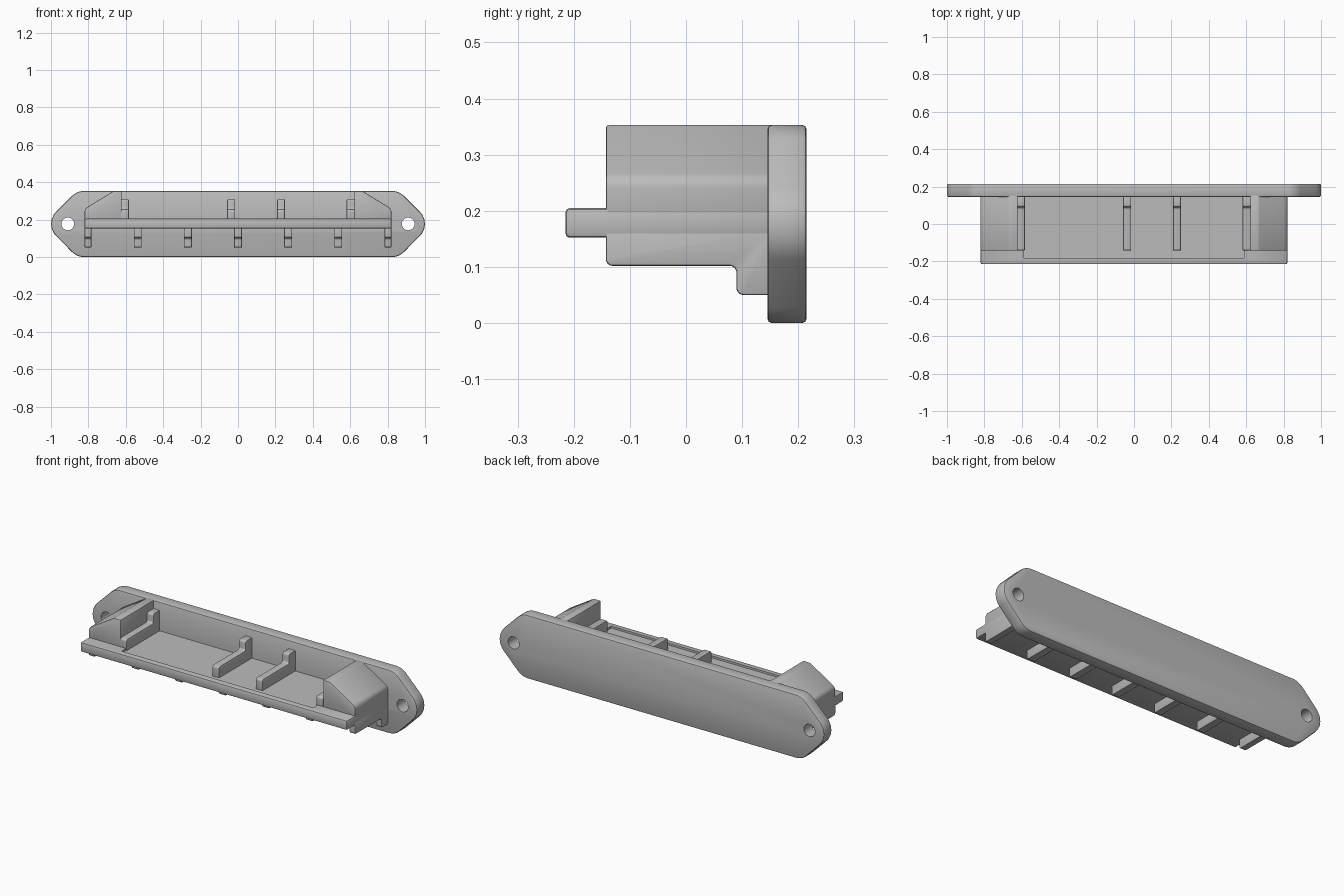
import bpy, bmesh, math
from mathutils import Vector

cube = bpy.data.objects.get("Cube")
if cube:
    bpy.data.objects.remove(cube, do_unlink=True)

grey = bpy.data.materials.new("plain grey")
grey.use_nodes = True
grey.diffuse_color = (0.5, 0.5, 0.5, 1)
grey.node_tree.nodes["Principled BSDF"].inputs["Base Color"].default_value = (0.5, 0.5, 0.5, 1)


def fillet(corners, steps=6):
    """Round each (u, v, radius) corner of a convex or concave outline."""
    out = []
    for i, (u, v, r) in enumerate(corners):
        p = Vector((u, v))
        if r == 0:
            out.append(p)
            continue
        a = (Vector(corners[i - 1][:2]) - p).normalized()
        b = (Vector(corners[(i + 1) % len(corners)][:2]) - p).normalized()
        half = a.angle(b) / 2
        centre = p + (a + b).normalized() * (r / math.sin(half))
        start = p + a * (r / math.tan(half)) - centre
        end = p + b * (r / math.tan(half)) - centre
        for k in range(steps + 1):
            out.append(centre + (start.lerp(end, k / steps)).normalized() * r)
    return out


def prism(name, outline, axis, lo, hi, bevel=0.0):
    """Extrude an outline along x (outline in y, z) or y (outline in x, z)."""
    place = (lambda p: (lo, p[0], p[1])) if axis == "x" else (lambda p: (p[0], lo, p[1]))
    bm = bmesh.new()
    face = bm.faces.new([bm.verts.new(place(p)) for p in outline])
    new = bmesh.ops.extrude_face_region(bm, geom=[face])["geom"]
    shift = Vector((hi - lo, 0, 0)) if axis == "x" else Vector((0, hi - lo, 0))
    bmesh.ops.translate(bm, vec=shift, verts=[g for g in new if isinstance(g, bmesh.types.BMVert)])
    bmesh.ops.recalc_face_normals(bm, faces=bm.faces)
    mesh = bpy.data.meshes.new(name)
    bm.to_mesh(mesh)
    bm.free()
    mesh.materials.append(grey)
    obj = bpy.data.objects.new(name, mesh)
    bpy.context.collection.objects.link(obj)
    if bevel:
        mod = obj.modifiers.new("edge", "BEVEL")
        mod.width, mod.segments = bevel, 2
        mod.limit_method, mod.angle_limit = "ANGLE", math.radians(35)
        apply(obj, mod)
    return obj


def select(obj):
    bpy.ops.object.select_all(action="DESELECT")
    bpy.context.view_layer.objects.active = obj
    obj.select_set(True)


def apply(obj, mod):
    select(obj)
    bpy.ops.object.modifier_apply(modifier=mod.name)


def cut(obj, cutter):
    cutter.hide_render = True
    mod = obj.modifiers.new("cut", "BOOLEAN")
    mod.operation, mod.solver, mod.object = "DIFFERENCE", "EXACT", cutter
    apply(obj, mod)
    bpy.data.objects.remove(cutter, do_unlink=True)


def rect(u0, u1, v0, v1):
    return [(u0, v0), (u1, v0), (u1, v1), (u0, v1)]


parts = []

# Back plate with pointed, rounded ends and two screw holes
TOP, MID, R = 0.353, 0.177, 0.09
hexagon = [(-0.861, 0, R), (0.861, 0, R), (1.037, MID, R),
           (0.861, TOP, R), (-0.861, TOP, R), (-1.037, MID, R)]
plate = prism("back_plate", fillet(hexagon), "y", 0.145, 0.215, 0.008)
for side in (-1, 1):
    ring = [(side * 0.91 + 0.034 * math.cos(t * math.tau / 32),
             MID + 0.034 * math.sin(t * math.tau / 32)) for t in range(32)]
    cut(plate, prism("hole_cutter", ring, "y", 0.1, 0.3))
parts.append(plate)

# Shelf with a shallow tray in its top
shelf = prism("shelf", rect(-0.215, 0.16, 0.152, 0.205), "x", -0.82, 0.82, 0.008)
cut(shelf, prism("tray_cutter", rect(-0.182, 0.15, 0.194, 0.25), "x", -0.588, 0.588))
parts.append(shelf)

# Sloped end blocks
for side, label in ((1, "left"), (-1, "right")):
    shape = [(0.622, 0.18, 0), (0.82, 0.18, 0), (0.82, 0.258, 0.03),
             (0.665, TOP, 0.02), (0.622, TOP, 0)]
    outline = [(side * p[0], p[1]) for p in fillet(shape)]
    parts.append(prism(label + "_end_block", outline, "y", -0.143, 0.16, 0.006))


def rib(name, x, width, base, low, high):
    """Stepped rib, tall against the plate and low along the shelf."""
    s = 0.012
    shape = [(0.16, base, 0), (0.16, high, 0), (0.09, high, s), (0.09, low, s),
             (-0.143, low, s), (-0.143, base, 0)]
    parts.append(prism(name, fillet(shape, 4), "x", x - width / 2, x + width / 2, 0.004))


# Ribs above the shelf
for i, x in enumerate((-0.605, -0.037, 0.23, 0.602)):
    rib(f"upper_rib_{i + 1}", x, 0.042, 0.18, 0.255, 0.308)

# Ribs below the shelf, narrower at both ends
for i in range(-3, 4):
    end = abs(i) == 3
    rib(f"lower_rib_{i + 4}", i * 0.268 if not end else math.copysign(0.802, i),
        0.036 if end else 0.042, 0.17, 0.102, 0.05)

for obj in parts:
    select(obj)
    bpy.ops.object.shade_smooth_by_angle(angle=math.radians(30))
